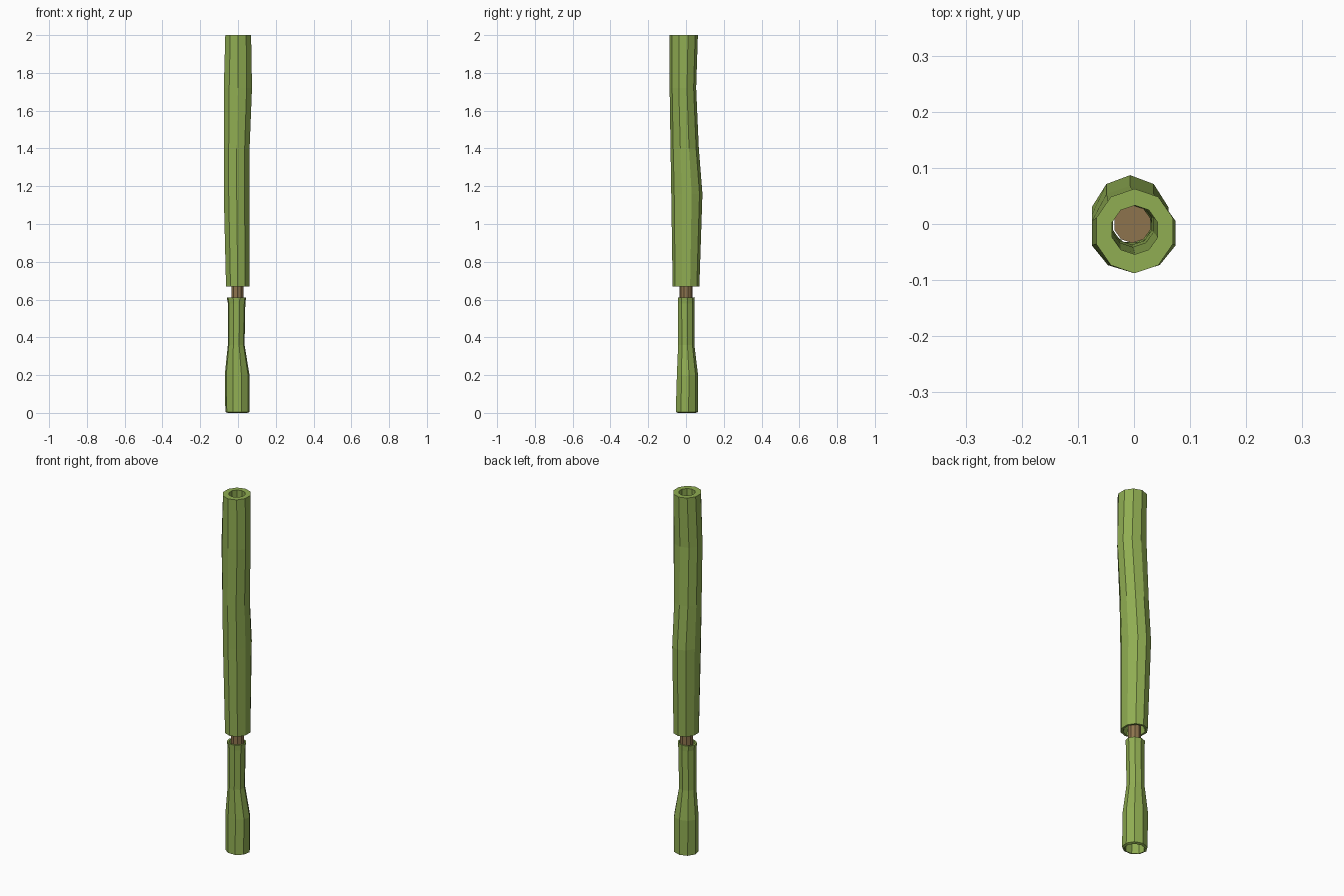
import bpy, bmesh, math

def material(name, rgb):
    m = bpy.data.materials.new(name)
    m.diffuse_color = (*rgb, 1)
    return m

green = material("stalk green", (0.28, 0.42, 0.085))
brown = material("core brown", (0.27, 0.175, 0.075))

def loft(name, rings, sides, start, mat, closed):
    """Skin elliptical rings (x0, x1, y0, y1, z); closed joins last ring to first (tube)."""
    bm = bmesh.new()
    k = 1 / math.cos(math.pi / sides) ** 0.5
    loops = []
    for x0, x1, y0, y1, z in rings:
        loop = []
        for i in range(sides):
            a = start + 2 * math.pi * i / sides
            loop.append(bm.verts.new(((x0 + x1) / 2 + (x1 - x0) / 2 * k * math.cos(a),
                                      (y0 + y1) / 2 + (y1 - y0) / 2 * k * math.sin(a), z)))
        loops.append(loop)
    pairs = list(zip(loops, loops[1:]))
    if closed:
        pairs.append((loops[-1], loops[0]))
    else:
        bm.faces.new(loops[0])
        bm.faces.new(loops[-1])
    for a, b in pairs:
        for i in range(sides):
            j = (i + 1) % sides
            bm.faces.new((a[i], a[j], b[j], b[i]))
    bmesh.ops.recalc_face_normals(bm, faces=bm.faces)
    me = bpy.data.meshes.new(name)
    bm.to_mesh(me)
    bm.free()
    me.materials.append(mat)
    ob = bpy.data.objects.new(name, me)
    bpy.context.collection.objects.link(ob)
    return ob

# Upper stalk: outside going up, then the hollow bore going down
loft("upper_stalk", [
    (-0.065, 0.062, -0.069, 0.069, 0.67),
    (-0.077, 0.063, -0.076, 0.085, 1.16),
    (-0.077, 0.063, -0.080, 0.066, 1.40),
    (-0.077, 0.076, -0.085, 0.052, 1.72),
    (-0.069, 0.071, -0.086, 0.061, 2.00),
    (-0.040, 0.043, -0.053, 0.032, 2.00),
    (-0.040, 0.042, -0.050, 0.033, 1.72),
    (-0.040, 0.036, -0.040, 0.037, 1.16),
    (-0.038, 0.032, -0.036, 0.036, 0.74),
    (-0.054, 0.051, -0.057, 0.057, 0.67),
], 10, -math.pi / 2, green, True)

# Lower stalk: waisted sleeve, open at both ends
loft("lower_stalk", [
    (-0.066, 0.060, -0.056, 0.062, 0.005),
    (-0.069, 0.060, -0.050, 0.062, 0.20),
    (-0.053, 0.034, -0.043, 0.043, 0.36),
    (-0.053, 0.038, -0.044, 0.044, 0.58),
    (-0.058, 0.042, -0.045, 0.045, 0.61),
    (-0.048, 0.034, -0.038, 0.038, 0.61),
    (-0.040, 0.030, -0.034, 0.034, 0.56),
    (-0.041, 0.026, -0.033, 0.033, 0.36),
    (-0.055, 0.047, -0.038, 0.050, 0.20),
    (-0.054, 0.048, -0.044, 0.050, 0.0),
], 9, -math.pi / 2 + math.pi / 9, green, True)

# Inner core showing in the gap between the stalks
loft("inner_core", [
    (-0.036, 0.030, -0.033, 0.033, 0.50),
    (-0.036, 0.030, -0.033, 0.033, 0.80),
], 10, math.pi / 10, brown, False)
